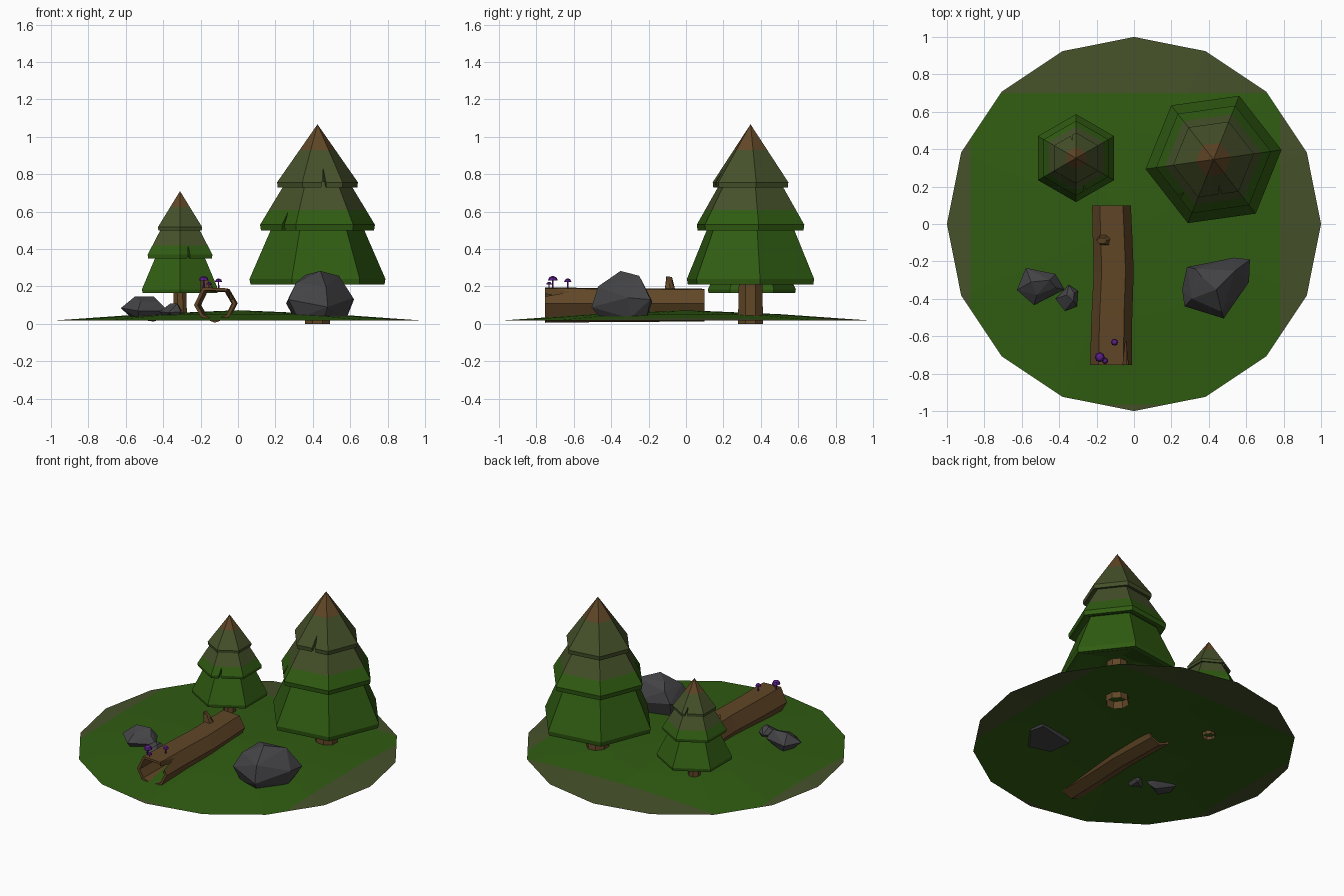
import bpy, bmesh, math
from mathutils import Vector

if "Cube" in bpy.data.objects:
    bpy.data.objects.remove(bpy.data.objects["Cube"])


def mat(name, col):
    m = bpy.data.materials.new(name)
    m.diffuse_color = (*col, 1)
    m.use_nodes = True
    m.node_tree.nodes["Principled BSDF"].inputs["Base Color"].default_value = m.diffuse_color
    return m


GREEN = mat("leaf green", (.030, .108, .006))
OLIVE = mat("dry olive", (.060, .082, .023))
BARK = mat("bark brown", (.118, .062, .020))
STONE = mat("stone grey", (.057, .057, .062))
PURPLE = mat("mushroom purple", (.11, .014, .26))


def finish(bm, name, mats, normals=True):
    if normals:
        bmesh.ops.recalc_face_normals(bm, faces=bm.faces[:])
    me = bpy.data.meshes.new(name)
    bm.to_mesh(me)
    bm.free()
    for m in mats:
        me.materials.append(m)
    ob = bpy.data.objects.new(name, me)
    bpy.context.collection.objects.link(ob)
    return ob


def bridge(bm, a, b):
    n = len(a)
    for i in range(n):
        q = [a[i], a[(i + 1) % n], b[(i + 1) % n], b[i]]
        bm.faces.new(list(dict.fromkeys(q)))


def lathe(profile, n, centre, turn=0):
    """Spin (r, z) points around a vertical axis; r = 0 becomes a pole."""
    bm = bmesh.new()
    rings = []
    for r, z in profile:
        if r == 0:
            rings.append([bm.verts.new((*centre, z))] * n)
        else:
            rings.append([bm.verts.new((centre[0] + r * math.cos(turn + math.tau * i / n),
                                        centre[1] + r * math.sin(turn + math.tau * i / n), z))
                          for i in range(n)])
    for a, b in zip(rings, rings[1:]):
        bridge(bm, a, b)
    return bm


def cut(bm, co, no):
    bmesh.ops.bisect_plane(bm, geom=bm.verts[:] + bm.edges[:] + bm.faces[:],
                           plane_co=co, plane_no=no)


def prism(a, b):
    """Solid between two matching outlines."""
    bm = bmesh.new()
    va, vb = [bm.verts.new(p) for p in a], [bm.verts.new(p) for p in b]
    bridge(bm, va, vb)
    bm.faces.new(va)
    bm.faces.new(vb)
    return bm


def carve(ob, a, b):
    cutter = finish(prism(a, b), "notch_cutter", [])
    cutter.hide_render = True
    mod = ob.modifiers.new("notch", 'BOOLEAN')
    mod.operation, mod.solver, mod.object = 'DIFFERENCE', 'EXACT', cutter
    bpy.context.view_layer.objects.active = ob
    bpy.ops.object.modifier_apply(modifier=mod.name)
    bpy.data.objects.remove(cutter)


def notch(ob, centre, ang, r0, r1, z0, z1, w):
    """Narrow V cut in the rim of a tree tier."""
    d = Vector((math.cos(ang), math.sin(ang), 0))
    t = Vector((-d.y, d.x, 0))
    ends = []
    for r in (r0, r1):
        p = Vector((*centre, 0)) + d * r
        ends.append([p + t * w + Vector((0, 0, z0)), p - t * w + Vector((0, 0, z0)),
                     p + t * w * .3 + Vector((0, 0, z1))])
    carve(ob, *ends)


# Ground: open shallow dome with dry edges
bm = lathe([(1, .017), (.5, .052), (0, .073)], 16, (0, 0))
edges = [((0, .70, 0), (0, 1, 0)), ((-.875, 0, 0), (-1, 0, 0)),
         ((.78, 0, 0), (1, 0, 0)), ((0, -.965, 0), (0, -1, 0))]
for co, no in edges:
    cut(bm, co, no)
for f in bm.faces:
    c = f.calc_center_median()
    f.material_index = int(any((c - Vector(co)).dot(Vector(no)) > 0 for co, no in edges))
finish(bm, "ground", [GREEN, OLIVE])


# Trees: three hollow-bottomed tiers on an open trunk
def tree(name, c, turn, tiers, levels, trunk):
    made = []
    for k, (r, z0, z1, rt, zt) in enumerate(tiers):
        h = z1 - z0
        prof = [(0, z1 + h * 1.6), (r * .3, z1 + h * 1.5), (r * .90, z0), (r * .985, z0), (r, z1)]
        prof += [(rt, zt), (0, zt + .03)] if rt else [(0, zt)]
        bm = lathe(prof, 6, c, turn)
        for lv in levels:
            cut(bm, (0, 0, lv), (0, 0, 1))
        slots = [OLIVE, BARK] if k == 2 else [GREEN, OLIVE]
        lim = levels[1] if k == 2 else levels[0]
        for f in bm.faces:
            f.material_index = int(f.calc_center_median().z > lim)
        made.append(finish(bm, f"{name}_tier_{k + 1}", slots))
    r, z0, z1 = trunk
    finish(lathe([(r, z0), (r * .9, z1)], 8, c, math.pi / 8), f"{name}_trunk", [BARK])
    return made


big_c, small_c = (.425, .345), (-.31, .352)
big = tree("large_tree", big_c, math.radians(8),
           [(.367, .21, .24, .24, .53), (.31, .50, .53, .17, .76), (.218, .73, .757, 0, 1.067)],
           (.61, .93), (.073, 0, .30))
small = tree("small_tree", small_c, math.radians(30),
             [(.235, .165, .185, .145, .37), (.20, .35, .37, .11, .52), (.136, .50, .518, 0, .71)],
             (.42, .625), (.04, .03, .24))
notch(big[2], big_c, math.radians(-80), .13, .3, .70, .83, .018)
notch(big[1], big_c, math.radians(-133), .22, .4, .47, .60, .018)
notch(small[2], small_c, math.radians(100), .09, .2, .48, .56, .012)
notch(small[1], small_c, math.radians(-75), .14, .3, .33, .42, .012)

# Hollow log: outline swept along y with a slight bend
outline = [(-.113, .10), (-.068, .195), (.066, .19), (.112, .11), (.072, .035), (-.003, .006), (-.078, .038)]
mid = Vector((0, .103))
bm = bmesh.new()
outer, inner = [], []
for y, dx, s in [(-.755, -.122, 1), (-.5, -.118, .97), (-.25, -.108, .95), (-.05, -.115, .94), (.1, -.12, .92)]:
    for rings, k in ((outer, s), (inner, s * .83)):
        pts = [mid + (Vector(p) - mid) * k for p in outline]
        rings.append([bm.verts.new((p.x + dx, y, p.y)) for p in pts])
for rings in (outer, inner):
    for a, b in zip(rings, rings[1:]):
        bridge(bm, a, b)
bridge(bm, outer[0], inner[0])
bridge(bm, outer[-1], inner[-1])
log = finish(bm, "hollow_log", [BARK])
tri = [(-.062, -.78), (-.028, -.78), (-.045, -.62)]
carve(log, [(x, y, .13) for x, y in tri], [(x, y, .26) for x, y in tri])

# Broken branch stub with a slanted tip
base = [(-.20, -.08, .17), (-.18, -.115, .17), (-.125, -.115, .17), (-.115, -.08, .17), (-.14, -.055, .17), (-.18, -.055, .17)]
tip = [(-.20, -.09, .235), (-.185, -.105, .255), (-.16, -.105, .235), (-.15, -.09, .215), (-.16, -.075, .225), (-.185, -.075, .25)]
finish(prism(base, tip), "branch_stub", [BARK])

# Mushrooms on the log
for i, (x, y, z, r) in enumerate([(-.183, -.712, .235, .027), (-.155, -.732, .212, .016), (-.104, -.632, .228, .019)]):
    finish(lathe([(r * .22, .18), (r * .18, z)], 6, (x, y)), f"mushroom_stem_{i + 1}", [PURPLE])
    finish(lathe([(0, z), (r, z - r * .15), (r * .75, z + r * .45), (r * .3, z + r * .72), (0, z + r * .75)], 8, (x, y)),
           f"mushroom_cap_{i + 1}", [PURPLE])


# Rocks: faceted convex hulls
def rock(name, pts):
    bm = bmesh.new()
    for p in pts:
        bm.verts.new(p)
    res = bmesh.ops.convex_hull(bm, input=bm.verts[:])
    junk = [v for v in res["geom_interior"] if isinstance(v, bmesh.types.BMVert)]
    bmesh.ops.delete(bm, geom=junk, context='VERTS')
    finish(bm, name, [STONE])


rock("large_rock", [
    (.32, -.42, .03), (.30, -.27, .03), (.56, -.21, .03), (.58, -.30, .03), (.46, -.46, .03),
    (.257, -.35, .11), (.283, -.23, .15), (.535, -.18, .12), (.62, -.19, .13), (.615, -.31, .14),
    (.48, -.505, .09), (.27, -.44, .13), (.44, -.35, .283), (.36, -.28, .262), (.54, -.25, .257),
    (.31, -.40, .22), (.47, -.47, .20), (.33, -.24, .22)])
rock("medium_rock", [
    (-.57, -.33, .03), (-.45, -.33, .012), (-.41, -.34, .03), (-.53, -.40, .03), (-.55, -.26, .035),
    (-.578, -.235, .09), (-.42, -.267, .09), (-.374, -.35, .07), (-.535, -.433, .07), (-.626, -.353, .085),
    (-.55, -.31, .147), (-.45, -.30, .147), (-.42, -.34, .115), (-.52, -.38, .12)])
rock("small_rock", [
    (-.39, -.40, .03), (-.33, -.36, .03), (-.33, -.43, .03),
    (-.348, -.326, .07), (-.30, -.358, .07), (-.305, -.44, .065), (-.37, -.465, .06), (-.42, -.40, .065),
    (-.36, -.38, .11), (-.32, -.37, .105), (-.325, -.41, .108)])
